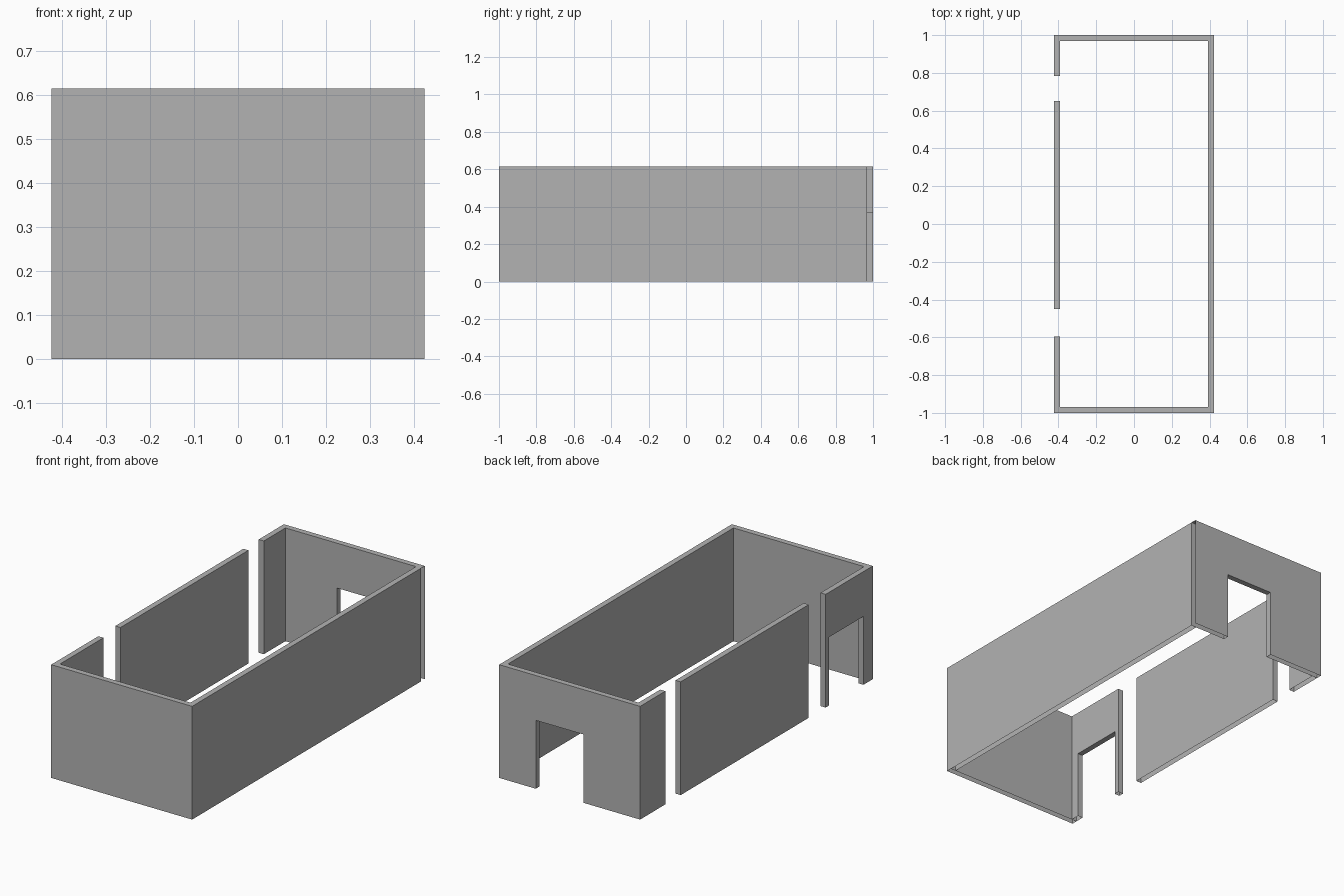
import bpy, bmesh
from mathutils import Vector

if "Cube" in bpy.data.objects:
    bpy.data.objects.remove(bpy.data.objects["Cube"])

X, Y, H, T = 0.424, 1.0, 0.616, 0.031   # half width, half length, height, wall thickness
DOOR = 0.372                            # doorway height

grey = bpy.data.materials.new("dark_grey")
grey.diffuse_color = (0.45, 0.45, 0.45, 1)
grey.use_nodes = True
grey.node_tree.nodes["Principled BSDF"].inputs["Base Color"].default_value = grey.diffuse_color


def wall(name, start, end, inward, door=None, open_end=False):
    """Hollow upright wall along start-end, thickened inward, open underneath,
    with an optional doorway given as two distances from the start."""
    a, b, n = Vector((*start, 0)), Vector((*end, 0)), Vector((*inward, 0)) * T
    length = (b - a).length
    d = (b - a).normalized()
    outline = [(0, 0)]
    if door:
        outline += [(door[0], 0), (door[0], DOOR), (door[1], DOOR), (door[1], 0)]
    outline += [(length, 0), (length, H), (0, H)]

    bm = bmesh.new()
    face = bm.faces.new([bm.verts.new(a + d * s + Vector((0, 0, z))) for s, z in outline])
    ext = bmesh.ops.extrude_face_region(bm, geom=[face])
    bmesh.ops.translate(bm, vec=n, verts=[v for v in ext["geom"] if isinstance(v, bmesh.types.BMVert)])
    bmesh.ops.recalc_face_normals(bm, faces=bm.faces)
    # The underside, and the far end where asked, are left open
    gone = [f for f in bm.faces if all(v.co.z < 0.001 for v in f.verts)
            or (open_end and all((v.co - a).dot(d) > length - 0.001 for v in f.verts))]
    bmesh.ops.delete(bm, geom=gone, context='FACES')
    mesh = bpy.data.meshes.new(name)
    bm.to_mesh(mesh)
    bm.free()
    mesh.materials.append(grey)
    obj = bpy.data.objects.new(name, mesh)
    bpy.context.collection.objects.link(obj)
    return obj


# Short end walls, the back one with a doorway
wall("front_wall", (-X, -Y), (X, -Y), (0, 1))
wall("back_wall", (-X, Y), (X, Y), (0, -1), door=(0.34, 0.628), open_end=True)

# Unbroken long wall
wall("right_wall", (X, -Y + T), (X, Y - T), (-1, 0))

# Left wall in three pieces with full-height gaps, the front one with a doorway
wall("left_wall_front", (-X, -Y + T), (-X, -0.595), (1, 0), door=(0.049, 0.346))
wall("left_wall_middle", (-X, -0.449), (-X, 0.651), (1, 0))
wall("left_wall_back", (-X, 0.783), (-X, Y - T), (1, 0))
